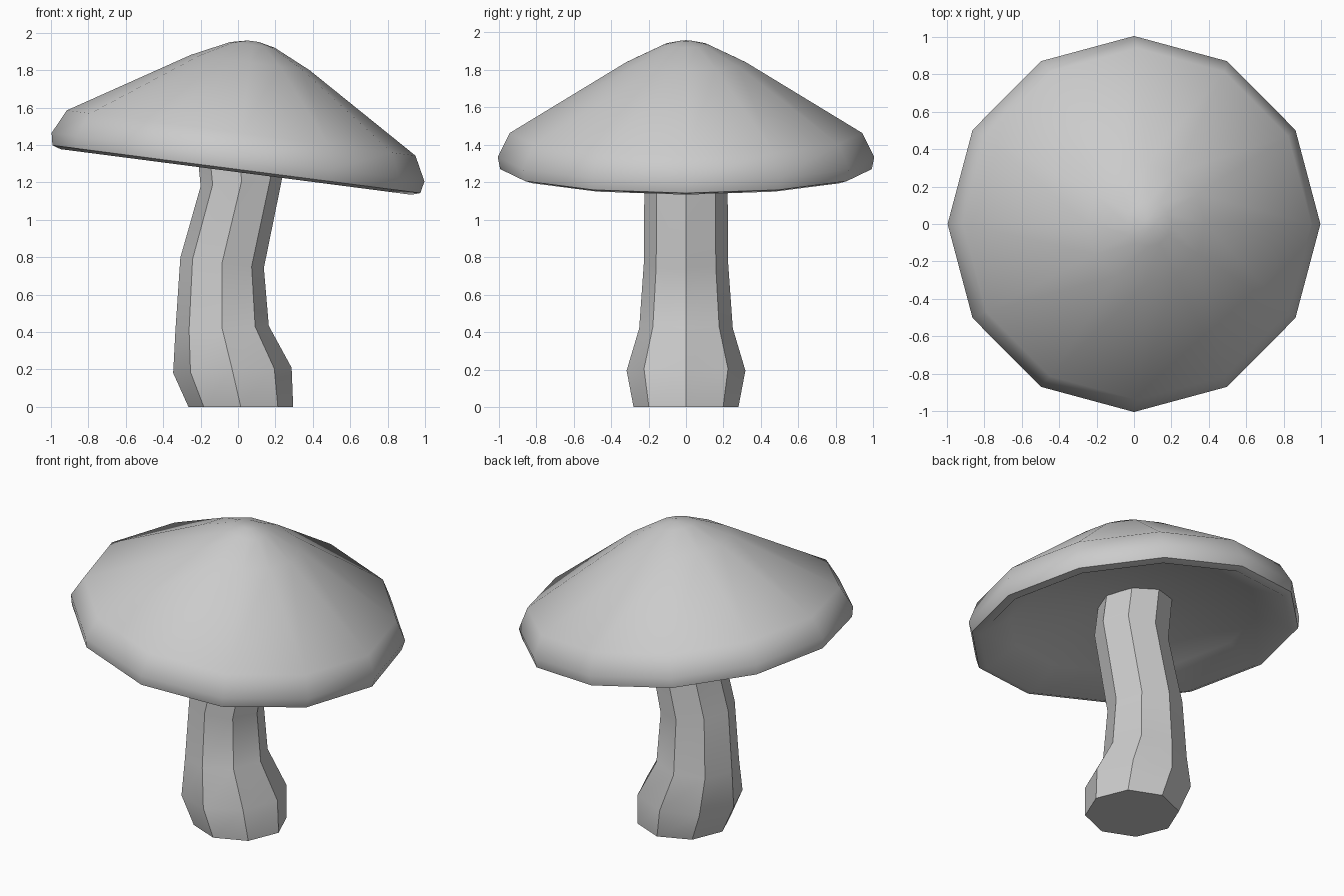
import bpy, bmesh
from math import sin, cos, pi, radians
from mathutils import Vector, Matrix

if "Cube" in bpy.data.objects:
    bpy.data.objects.remove(bpy.data.objects["Cube"])


def loft(name, sides, rings, close_loop, smooth_angle):
    """Skin rings of (centre, radius, tilt about y) into one mesh."""
    bm = bmesh.new()
    loops = []
    for centre, r, tilt in rings:
        rot = Matrix.Rotation(radians(tilt), 3, 'Y')
        loops.append([bm.verts.new(Vector(centre) + rot @ Vector(
            (r * cos(2 * pi * i / sides), r * sin(2 * pi * i / sides), 0)))
            for i in range(sides)])
    for a, b in zip(loops, loops[1:]):
        for i in range(sides):
            j = (i + 1) % sides
            bm.faces.new((a[i], a[j], b[j], b[i]))
    bm.faces.new(loops[0])
    bm.faces.new(loops[-1])
    bmesh.ops.recalc_face_normals(bm, faces=bm.faces)
    mesh = bpy.data.meshes.new(name)
    bm.to_mesh(mesh)
    bm.free()
    ob = bpy.data.objects.new(name, mesh)
    bpy.context.collection.objects.link(ob)
    bpy.ops.object.select_all(action='DESELECT')
    ob.select_set(True)
    bpy.context.view_layer.objects.active = ob
    bpy.ops.object.shade_smooth_by_angle(angle=radians(smooth_angle))
    return ob


# Stem: bent eight-sided column, (x, z, radius, tilt)
stem = [(0.015, 0.0, 0.28, 0), (-0.03, 0.195, 0.317, -2.5),
        (-0.085, 0.42, 0.25, -3), (-0.085, 0.77, 0.225, 7),
        (0.02, 1.21, 0.222, -8), (-0.01, 1.47, 0.222, 7.4)]
loft("stem", 8, [((x, 0, z), r, t) for x, z, r, t in stem], False, 30)

# Cap: tilted twelve-sided dome with hollow underside, (radius, height along axis)
TILT = 7.4
axis = Vector((sin(radians(TILT)), 0, cos(radians(TILT))))
profile = [(0.03, 0.13), (0.25, 0.11), (0.75, 0.02), (0.945, -0.08),
           (0.992, -0.065), (1.005, 0.0), (0.94, 0.13), (0.32, 0.51),
           (0.12, 0.605), (0.03, 0.625)]
loft("cap", 12, [(Vector((0, 0, 1.335)) + axis * h, r, TILT)
                 for r, h in profile], False, 60)
